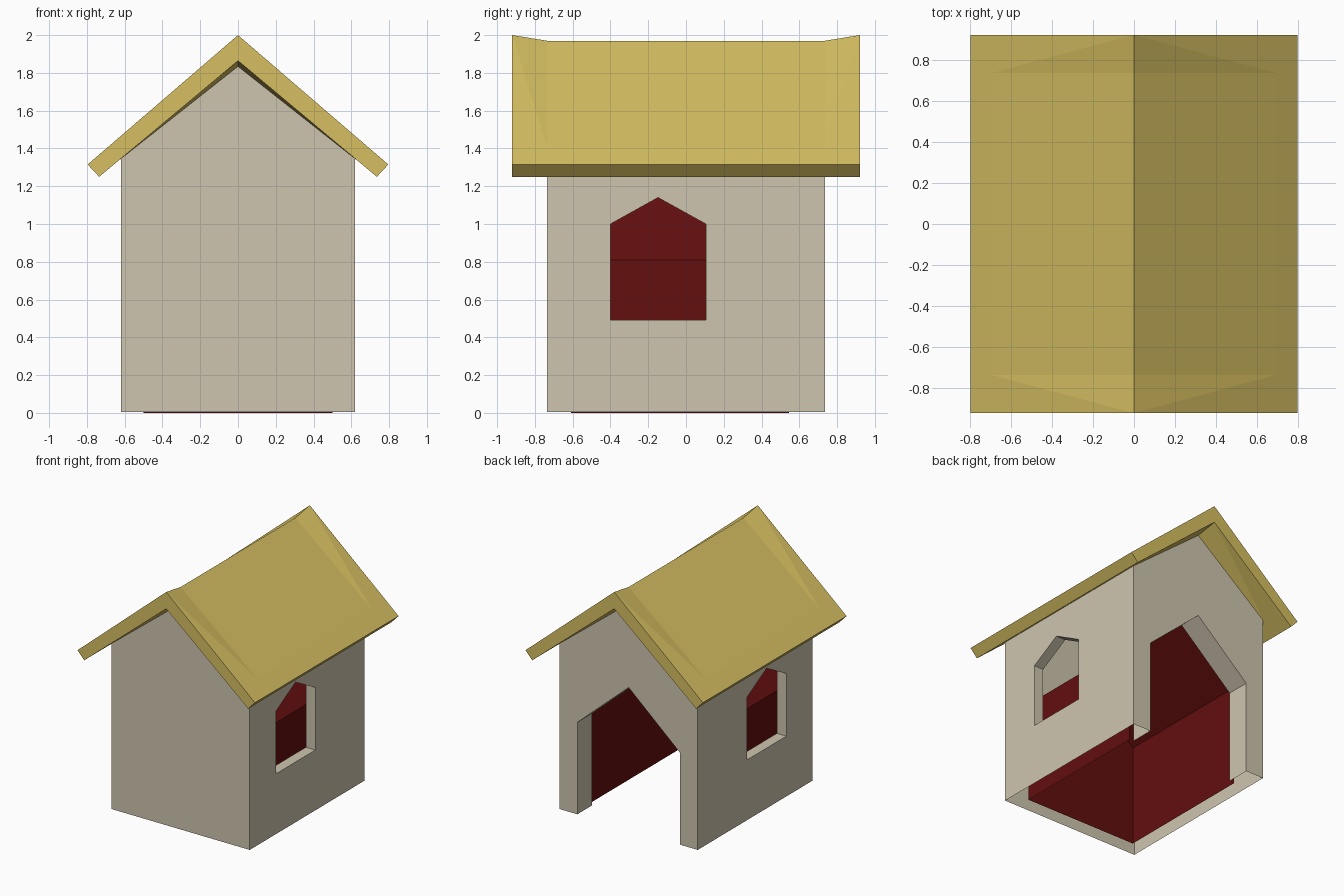
import bpy, bmesh

if "Cube" in bpy.data.objects:
    bpy.data.objects.remove(bpy.data.objects["Cube"])


def material(name, rgb):
    m = bpy.data.materials.new(name)
    m.diffuse_color = (*rgb, 1.0)
    m.use_nodes = True
    m.node_tree.nodes["Principled BSDF"].inputs["Base Color"].default_value = m.diffuse_color
    return m


BEIGE = material("beige wall", (0.62, 0.56, 0.43))
STRAW = material("straw roof", (0.67, 0.52, 0.12))
RED = material("dark red lining", (0.125, 0.0045, 0.0045))


def finish(bm, name, mat, recalc=True):
    bmesh.ops.remove_doubles(bm, verts=bm.verts, dist=1e-4)
    if recalc:
        bmesh.ops.recalc_face_normals(bm, faces=bm.faces)
    me = bpy.data.meshes.new(name)
    bm.to_mesh(me)
    bm.free()
    me.materials.append(mat)
    ob = bpy.data.objects.new(name, me)
    bpy.context.collection.objects.link(ob)
    return ob


def face(bm, pts):
    return bm.faces.new([bm.verts.new(p) for p in pts])


def strip(bm, a, b, closed=False):
    """Quads between two matching point rows."""
    n = len(a)
    for i in range(n if closed else n - 1):
        j = (i + 1) % n
        face(bm, [a[i], a[j], b[j], b[i]])


HW, HL, BASE = 0.62, 0.735, 0.004      # wall half width, half length, bottom
EAVE, APEX = 1.355, 1.862              # wall heights

# Front wall: plain gable sheet
bm = bmesh.new()
face(bm, [(-HW, -HL, BASE), (HW, -HL, BASE), (HW, -HL, EAVE),
          (0, -HL, APEX), (-HW, -HL, EAVE)])
finish(bm, "front_wall", BEIGE, False)

# Back wall: gable sheet with a peaked doorway and its reveal
door = [(-0.46, BASE), (-0.46, 0.75), (0, 1.155), (0.46, 0.75), (0.46, BASE)]
bm = bmesh.new()
for s in (-1, 1):
    half = [(0, 1.155), (0.46, 0.75), (0.46, BASE),
            (HW, BASE), (HW, EAVE), (0, APEX)]
    pts = [(s * x, HL, z) for x, z in half]
    face(bm, pts if s < 0 else pts[::-1])
strip(bm, [(x, HL, z) for x, z in door], [(x, 0.545, z) for x, z in door])
finish(bm, "back_wall", BEIGE)

# Side walls: sheets with a peaked window and its reveal
WC = -0.148                            # window centre line
window = [(-0.4, 0.493), (0.105, 0.493), (0.105, 1.0), (WC, 1.14), (-0.4, 1.0)]
for s, name in ((1, "right_wall"), (-1, "left_wall")):
    bm = bmesh.new()
    for edge, jamb in ((-HL, -0.4), (HL, 0.105)):
        face(bm, [(s * HW, y, z) for y, z in (
            (edge, BASE), (WC, BASE), (WC, 0.493), (jamb, 0.493),
            (jamb, 1.0), (WC, 1.14), (WC, EAVE), (edge, EAVE))])
    strip(bm, [(s * HW, y, z) for y, z in window],
          [(s * 0.535, y, z) for y, z in window], closed=True)
    finish(bm, name, BEIGE)

# Inner lining: gabled shell, open below and at the doorway
lining = [(-0.5, 0), (-0.5, 0.81), (0, 1.24), (0.5, 0.81), (0.5, 0)]
bm = bmesh.new()
front = [(x, -0.61, z) for x, z in lining]
strip(bm, front, [(x, 0.545, z) for x, z in lining])
face(bm, front)
finish(bm, "inner_lining", RED)

# Roof: two slabs whose ridge sags between the gables
RY = 0.92


def slope(bm, s, ridge, knee_x, eave_x, eave_z):
    knee_z = ridge + (eave_z - ridge) * knee_x / eave_x

    def P(x, y, z):
        return (s * x, y, z)
    for e in (-1, 1):
        face(bm, [P(0, e * RY, ridge), P(knee_x, e * HL, knee_z),
                  P(0, e * HL, ridge - 0.03)])
    face(bm, [P(0, -HL, ridge - 0.03), P(0, HL, ridge - 0.03),
              P(knee_x, HL, knee_z), P(knee_x, -HL, knee_z)])
    face(bm, [P(0, -RY, ridge), P(eave_x, -RY, eave_z), P(eave_x, RY, eave_z),
              P(0, RY, ridge), P(knee_x, HL, knee_z), P(knee_x, -HL, knee_z)])


bm = bmesh.new()
for s in (-1, 1):
    slope(bm, s, 2.0, 0.69, 0.796, 1.315)       # top
    slope(bm, s, 1.864, 0.635, 0.735, 1.25)     # underside
    for e in (-RY, RY):                         # gable ends
        face(bm, [(0, e, 2.0), (s * 0.796, e, 1.315),
                  (s * 0.735, e, 1.25), (0, e, 1.864)])
    strip(bm, [(s * 0.796, -RY, 1.315), (s * 0.796, RY, 1.315)],
          [(s * 0.735, -RY, 1.25), (s * 0.735, RY, 1.25)])  # eave edge
finish(bm, "roof", STRAW)
